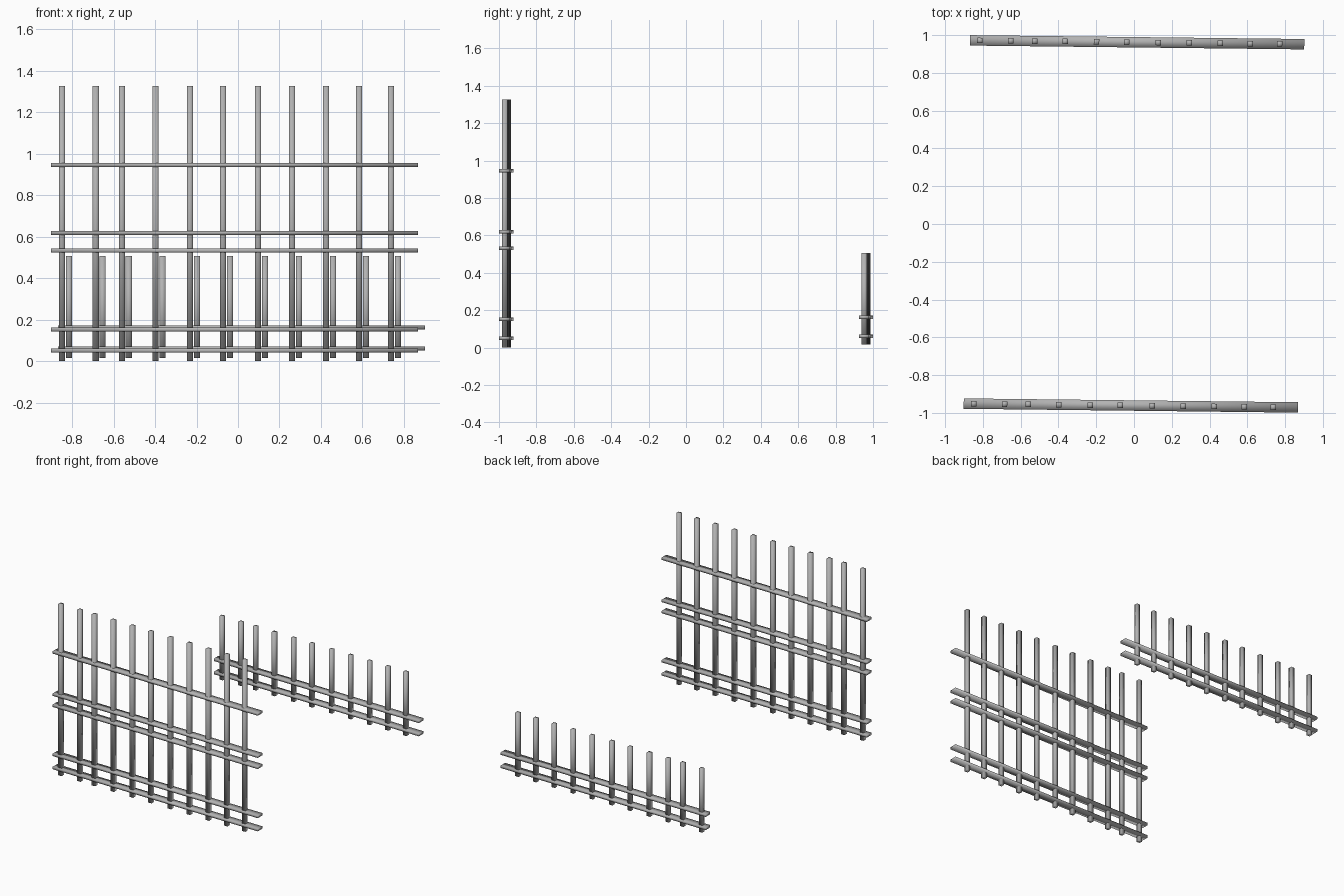
import bpy
from mathutils import Matrix, Vector

cube = bpy.data.objects.get("Cube")
if cube:
    bpy.data.objects.remove(cube, do_unlink=True)

steel = bpy.data.materials.new("grey_steel")
steel.use_nodes = True
GREY = (0.45, 0.45, 0.45, 1)
steel.diffuse_color = GREY
steel.node_tree.nodes["Principled BSDF"].inputs["Base Color"].default_value = GREY

SKEW = -0.0115          # slight turn of each fence about z
POST, RAIL_LENGTH, RAIL_WIDTH, RAIL_HEIGHT = 0.029, 1.77, 0.055, 0.019
# Post positions along the rail
POSTS = [-0.832, -0.669, -0.543, -0.381, -0.215, -0.056, 0.113, 0.277, 0.441, 0.6, 0.754]


def bar(name, centre, size, place):
    """Softly shaded square bar, placed in the frame of its fence."""
    bpy.ops.mesh.primitive_cube_add(size=1)
    ob = bpy.context.object
    ob.name = name
    ob.data.transform(Matrix.Diagonal((*size, 1)))
    ob.data.materials.append(steel)
    ob.data.polygons.foreach_set("use_smooth", [True] * 6)
    ob.matrix_world = place @ Matrix.Translation(Vector(centre))


def fence(name, x, y, bottom, top, rails):
    place = Matrix.Translation((x, y, 0)) @ Matrix.Rotation(SKEW, 4, "Z")
    for i, px in enumerate(POSTS):
        bar(f"{name}_post_{i + 1}", (px, 0, (bottom + top) / 2),
            (POST, POST, top - bottom), place)
    for i, z in enumerate(rails):
        bar(f"{name}_rail_{i + 1}", (0, 0, z),
            (RAIL_LENGTH, RAIL_WIDTH, RAIL_HEIGHT), place)


# Tall front fence and low back fence
fence("front_fence", -0.0165, -0.961, 0.0, 1.325, [0.05, 0.152, 0.532, 0.618, 0.945])
fence("back_fence", 0.0165, 0.962, 0.015, 0.506, [0.06, 0.162])
